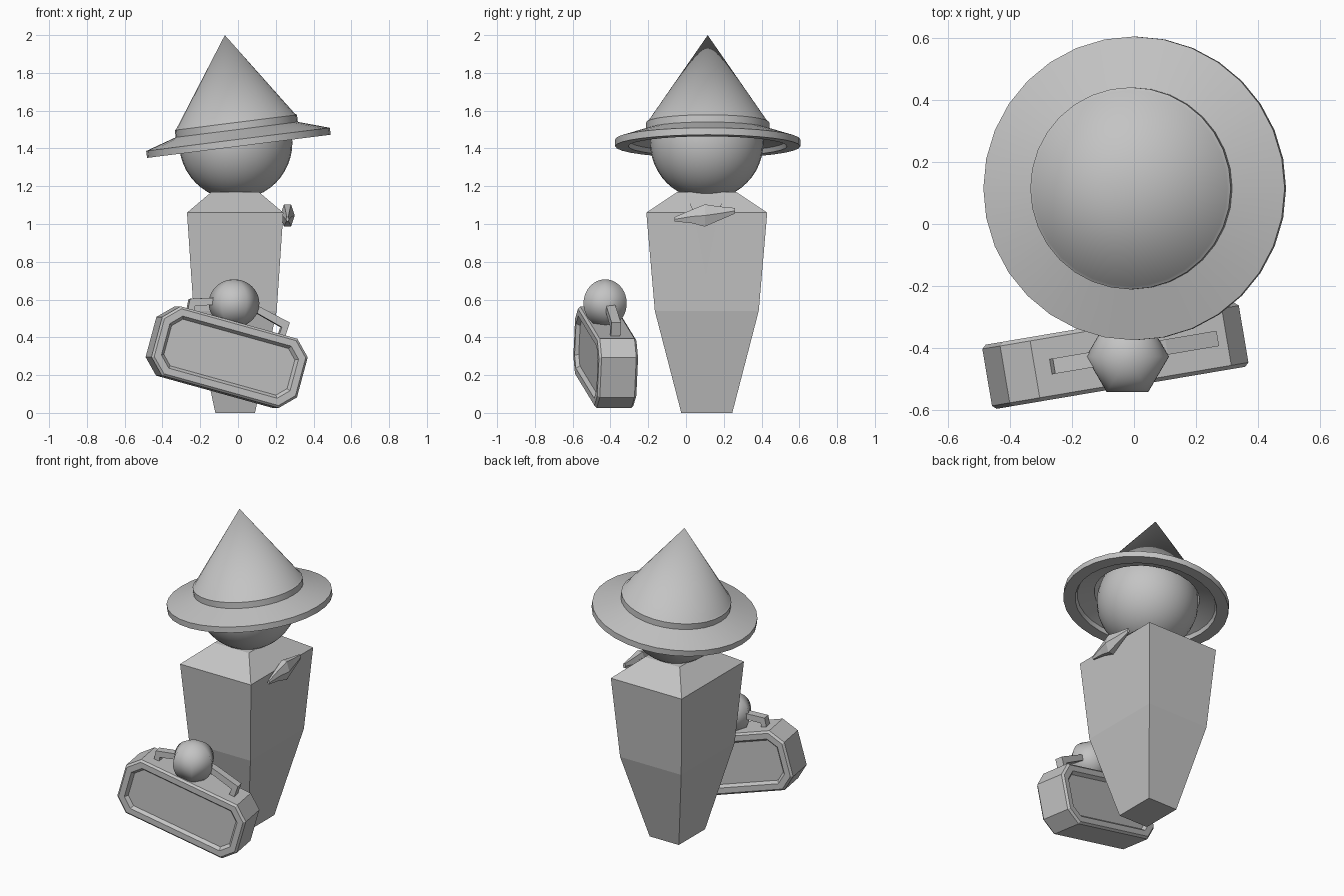
import bpy, bmesh, math
from mathutils import Matrix, Vector

if "Cube" in bpy.data.objects:
    bpy.data.objects.remove(bpy.data.objects["Cube"])

grey = bpy.data.materials.new("plain grey")
grey.diffuse_color = (0.55, 0.55, 0.55, 1)
grey.use_nodes = True
grey.node_tree.nodes["Principled BSDF"].inputs["Base Color"].default_value = grey.diffuse_color


def finish(name, bm, smooth=None, matrix=None):
    """Turn a bmesh into a named object; smooth is an angle in degrees."""
    bmesh.ops.recalc_face_normals(bm, faces=bm.faces)
    if matrix:
        bm.transform(matrix)
    me = bpy.data.meshes.new(name)
    bm.to_mesh(me)
    bm.free()
    me.materials.append(grey)
    ob = bpy.data.objects.new(name, me)
    bpy.context.collection.objects.link(ob)
    if smooth:
        bpy.ops.object.select_all(action='DESELECT')
        ob.select_set(True)
        bpy.context.view_layer.objects.active = ob
        bpy.ops.object.shade_smooth_by_angle(angle=math.radians(smooth))
    return ob


def loft(name, rings, matrix=None):
    """Skin a list of equal-sized point loops and cap both ends."""
    bm = bmesh.new()
    loops = [[bm.verts.new(p) for p in ring] for ring in rings]
    n = len(loops[0])
    for a, b in zip(loops, loops[1:]):
        for i in range(n):
            j = (i + 1) % n
            bm.faces.new((a[i], a[j], b[j], b[i]))
    bm.faces.new(loops[0])
    bm.faces.new(loops[-1][::-1])
    return finish(name, bm, None, matrix)


def lathe(name, profile, steps, matrix, smooth):
    bm = bmesh.new()
    vs = [bm.verts.new((r, 0, h)) for r, h in profile]
    edges = [bm.edges.new(pair) for pair in zip(vs, vs[1:])]
    bmesh.ops.spin(bm, geom=vs + edges, cent=(0, 0, 0), axis=(0, 0, 1),
                   angle=math.tau, steps=steps)
    bmesh.ops.remove_doubles(bm, verts=bm.verts, dist=1e-4)
    return finish(name, bm, smooth, matrix)


def ball(name, centre, scale, segments, rings, turn=0):
    bm = bmesh.new()
    bmesh.ops.create_uvsphere(bm, u_segments=segments, v_segments=rings, radius=1)
    m = (Matrix.Translation(centre) @ Matrix.Diagonal((*scale, 1))
         @ Matrix.Rotation(turn, 4, 'Z'))
    return finish(name, bm, 180, m)


# Body: tapered square column with sloping shoulders (half x, half y, z)
BX, BY = -0.015, 0.11
loft("body", [[(BX + sx * hx, BY + sy * hy, z)
               for sx, sy in ((-1, -1), (1, -1), (1, 1), (-1, 1))]
              for hx, hy, z in ((0.105, 0.135, 0), (0.22, 0.275, 0.54),
                                (0.255, 0.32, 1.06), (0.125, 0.155, 1.17))])

# Head
ball("head", (-0.012, 0.11, 1.43), (0.3, 0.3, 0.3), 32, 24)

# Hat: hollow cone with a band and a drooping brim, tilted sideways
tilt = Matrix.Translation((0, 0.115, 1.448)) @ Matrix.Rotation(math.radians(-7.2), 4, 'Y')
lathe("hat", [(0, 0.556), (0.316, 0.097), (0.326, 0.09), (0.326, 0.052),
              (0.49, 0), (0.49, -0.037), (0.42, -0.037), (0.41, -0.012),
              (0.312, 0.02), (0.306, 0.08), (0, 0.53)], 32, tilt, 30)

# Pointed collar front, folded over the shoulder edge
bm = bmesh.new()
left, right = [], []
for x, z, h in ((0.14, 1.15, 0.105), (0.245, 1.064, 0.065), (0.22, 0.73, 0.0)):
    left.append(bm.verts.new((x, 0.105 - h, z)))
    right.append(bm.verts.new((x, 0.105 + h, z)) if h else left[-1])
bm.faces.new((left[0], left[1], right[1], right[0]))
bm.faces.new((left[1], left[2], right[1]))
bmesh.ops.solidify(bm, geom=bm.faces[:], thickness=0.006)
finish("collar_front", bm)

# Bow: six-sided bar, thick in the middle and pinched at the tips
bow = []
for y, z, s in ((-0.06, 1.025, 0.2), (0.03, 1.04, 0.6), (0.1, 1.045, 1.0),
                (0.17, 1.055, 0.65), (0.26, 1.07, 0.25)):
    bow.append([(0.262 + 0.038 * s * math.cos(k * math.pi / 3), y,
                 z + 0.068 * s * math.sin(k * math.pi / 3)) for k in range(6)])
loft("bow", bow)

# Suitcase: chamfered block with a recessed panel on each broad side
place = (Matrix.Translation((-0.06, -0.425, 0.295))
         @ Matrix.Rotation(math.radians(9.6), 4, 'Z')
         @ Matrix.Rotation(math.radians(15.3), 4, 'Y'))


def octagon(inset, y):
    w, h, c = 0.405 - inset, 0.19 - inset, 0.08 - inset * 0.5
    return [(w - c, y, h), (w, y, h - c), (w, y, c - h), (w - c, y, -h),
            (c - w, y, -h), (-w, y, c - h), (-w, y, h - c), (c - w, y, h)]


loft("suitcase", [octagon(0.062, -0.085), octagon(0.047, -0.105), octagon(0.012, -0.105),
                  octagon(0, -0.093), octagon(0, 0.093), octagon(0.012, 0.105),
                  octagon(0.047, 0.105), octagon(0.062, 0.085)], place)

# Handle: low arch of square bar on top of the case
outer = [(-0.27, 0.17), (-0.275, 0.245), (-0.09, 0.305), (0.09, 0.305), (0.275, 0.265), (0.27, 0.17)]
inner = [(-0.235, 0.17), (-0.24, 0.215), (-0.08, 0.27), (0.08, 0.27), (0.24, 0.23), (0.235, 0.17)]
loft("suitcase_handle", [[(ox, -0.025, oz), (ox, 0.025, oz), (ix, 0.025, iz), (ix, -0.025, iz)]
                         for (ox, oz), (ix, iz) in zip(outer, inner)], place)

# Hand: six-sided ball gripping the handle
ball("hand", (-0.021, -0.428, 0.58), (0.134, 0.132, 0.127), 6, 24, math.pi / 6)
